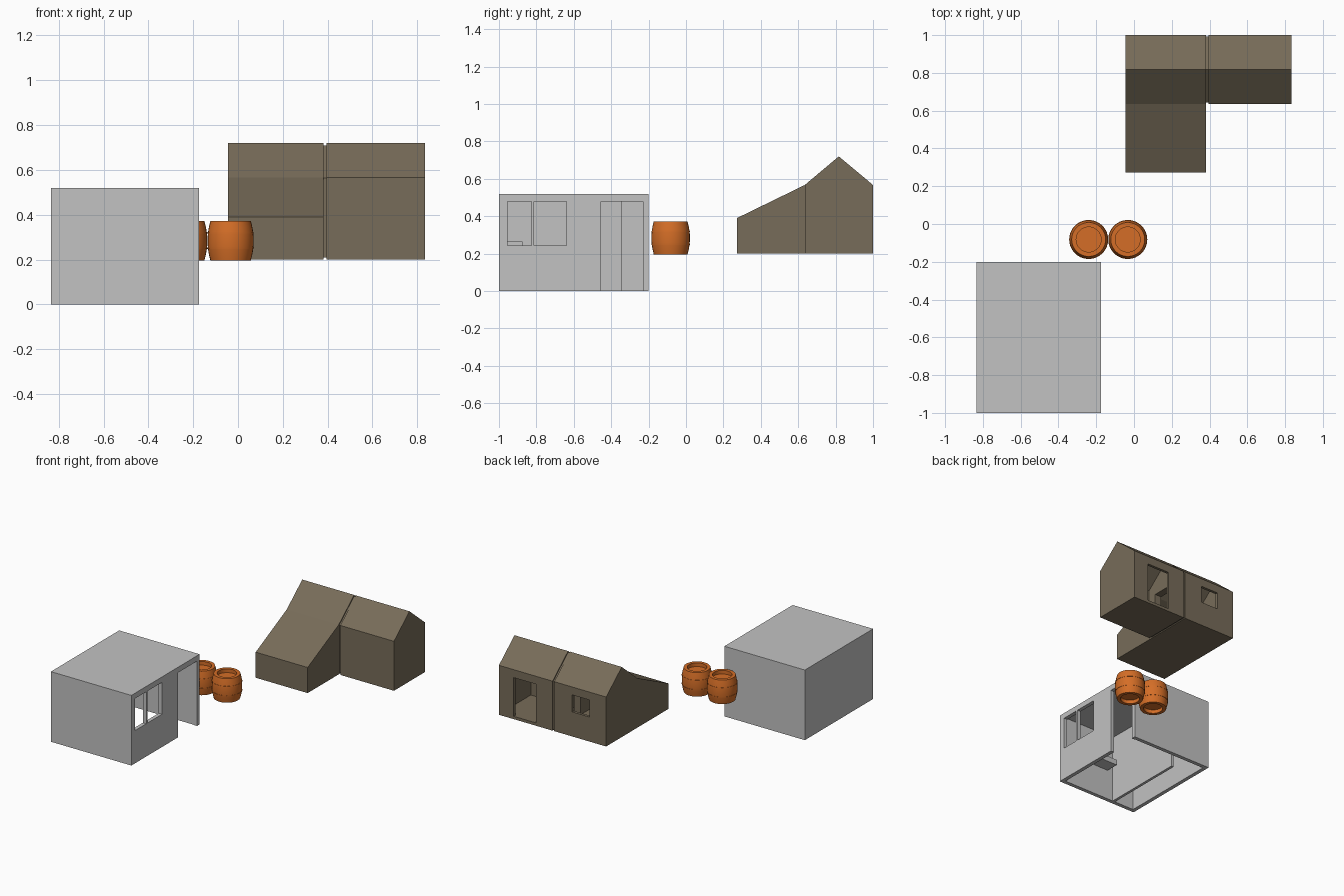
import bpy, bmesh, math

if "Cube" in bpy.data.objects:
    bpy.data.objects.remove(bpy.data.objects["Cube"])


def material(name, rgb):
    m = bpy.data.materials.new(name)
    m.diffuse_color = (*rgb, 1)
    m.use_nodes = True
    m.node_tree.nodes["Principled BSDF"].inputs["Base Color"].default_value = m.diffuse_color
    return m


GREY = material("plain grey", (0.54, 0.54, 0.54))
BROWN = material("earth brown", (0.185, 0.15, 0.10))
ORANGE = material("barrel orange", (0.66, 0.155, 0.02))


def prism(name, profile, x0, x1, mat):
    """Extrude a (y, z) outline along x."""
    bm = bmesh.new()
    face = bm.faces.new([bm.verts.new((x0, y, z)) for y, z in profile])
    ext = bmesh.ops.extrude_face_region(bm, geom=[face])
    verts = [g for g in ext["geom"] if isinstance(g, bmesh.types.BMVert)]
    bmesh.ops.translate(bm, verts=verts, vec=(x1 - x0, 0, 0))
    bmesh.ops.recalc_face_normals(bm, faces=bm.faces)
    me = bpy.data.meshes.new(name)
    bm.to_mesh(me)
    bm.free()
    me.materials.append(mat)
    ob = bpy.data.objects.new(name, me)
    bpy.context.collection.objects.link(ob)
    return ob


def box(name, x, y, z, mat):
    return prism(name, [(y[0], z[0]), (y[1], z[0]), (y[1], z[1]), (y[0], z[1])],
                 x[0], x[1], mat)


def cut(ob, cutters):
    """Subtract each cutter, then remove it."""
    bpy.context.view_layer.objects.active = ob
    for c in cutters:
        mod = ob.modifiers.new("cut", 'BOOLEAN')
        mod.operation = 'DIFFERENCE'
        mod.solver = 'EXACT'
        mod.object = c
        bpy.ops.object.modifier_apply(modifier=mod.name)
        bpy.data.objects.remove(c)


# grey flat-roofed hut: hollow and open underneath
hut = box("flat_hut", (-0.835, -0.175), (-1.0, -0.2), (0, 0.52), GREY)
WALL = (-0.23, -0.10)
cut(hut, [
    box("cavity", (-0.807, -0.203), (-0.972, -0.228), (-0.1, 0.5), GREY),
    box("window_a", WALL, (-0.955, -0.825), (0.243, 0.48), GREY),
    box("window_b", WALL, (-0.812, -0.64), (0.243, 0.48), GREY),
    box("doorway", WALL, (-0.455, -0.231), (-0.1, 0.48), GREY),
])
box("hut_partition", (-0.645, -0.625), (-0.975, -0.345), (0, 0.505), GREY)
box("hut_shelf", (-0.58, -0.42), (-0.975, -0.875), (0.225, 0.265), GREY)

# brown gabled house, in two wings joined by a slim recessed link
BASE, EAVE, RIDGE = 0.2, 0.567, 0.72


def gable(d):
    """Outline of the gabled cross-section, inset by d."""
    return [(0.635 + d, BASE + d), (1 - d, BASE + d), (1 - d, EAVE - 0.5 * d),
            (0.817, RIDGE - 1.3 * d), (0.635 + d, EAVE - 0.5 * d)]


def gable_with_lean_to(d):
    """Gable outline whose front slope continues down over a lean-to."""
    return [(0.272 + d, BASE + d), (1 - d, BASE + d), (1 - d, EAVE - 0.5 * d),
            (0.817, RIDGE - 1.3 * d), (0.635, EAVE - 1.1 * d),
            (0.272 + d, 0.39 - 0.6 * d)]


T = 0.02


def passage():
    return box("passage", (0.34, 0.44), (0.72, 0.88), (BASE + T + 0.001, 0.5), BROWN)


long_wing = prism("long_wing", gable_with_lean_to(0), -0.045, 0.381, BROWN)
cut(long_wing, [
    prism("cavity", gable_with_lean_to(T), -0.045 + T, 0.381 - T, BROWN),
    box("window", (0.092, 0.235), (0.95, 1.1), (0.382, 0.508), BROWN),
    passage(),
])
short_wing = prism("short_wing", gable(0), 0.395, 0.835, BROWN)
cut(short_wing, [
    prism("cavity", gable(T), 0.395 + T, 0.835 - T, BROWN),
    box("doorway", (0.529, 0.714), (0.95, 1.1), (BASE + T + 0.001, 0.508), BROWN),
    passage(),
])
link = prism("wing_link", gable(0.008), 0.381, 0.395, BROWN)
cut(link, [passage()])


# barrels: half outline mirrored top to bottom, then lathed
def barrel(name, cx, cy, cz, segments=32):
    def bulge(z):
        return 0.103 - 0.013 * (z / 0.089) ** 2

    half = [(bulge(z) + lip, z) for z, lip in
            [(0.015, 0), (0.031, 0), (0.031, 0.002), (0.038, 0.002),
             (0.038, 0), (0.06, 0), (0.089, 0)]]
    half += [(0.066, 0.089), (0.066, 0.062), (0, 0.062)]
    profile = [(r, -z) for r, z in reversed(half)] + half
    bm = bmesh.new()
    verts = [bm.verts.new((r, 0, z)) for r, z in profile]
    edges = [bm.edges.new(p) for p in zip(verts, verts[1:])]
    bmesh.ops.spin(bm, geom=verts + edges, cent=(0, 0, 0), axis=(0, 0, 1),
                   angle=2 * math.pi, steps=segments)
    bmesh.ops.remove_doubles(bm, verts=bm.verts, dist=0.0005)
    bmesh.ops.recalc_face_normals(bm, faces=bm.faces)
    me = bpy.data.meshes.new(name)
    bm.to_mesh(me)
    bm.free()
    me.materials.append(ORANGE)
    ob = bpy.data.objects.new(name, me)
    ob.location = (cx, cy, cz)
    bpy.context.collection.objects.link(ob)
    bpy.ops.object.select_all(action='DESELECT')
    ob.select_set(True)
    bpy.context.view_layer.objects.active = ob
    bpy.ops.object.shade_smooth_by_angle(angle=math.radians(30))


for i, x in enumerate((-0.24, -0.033)):
    barrel(f"barrel_{i + 1}", x, -0.082, 0.284)
